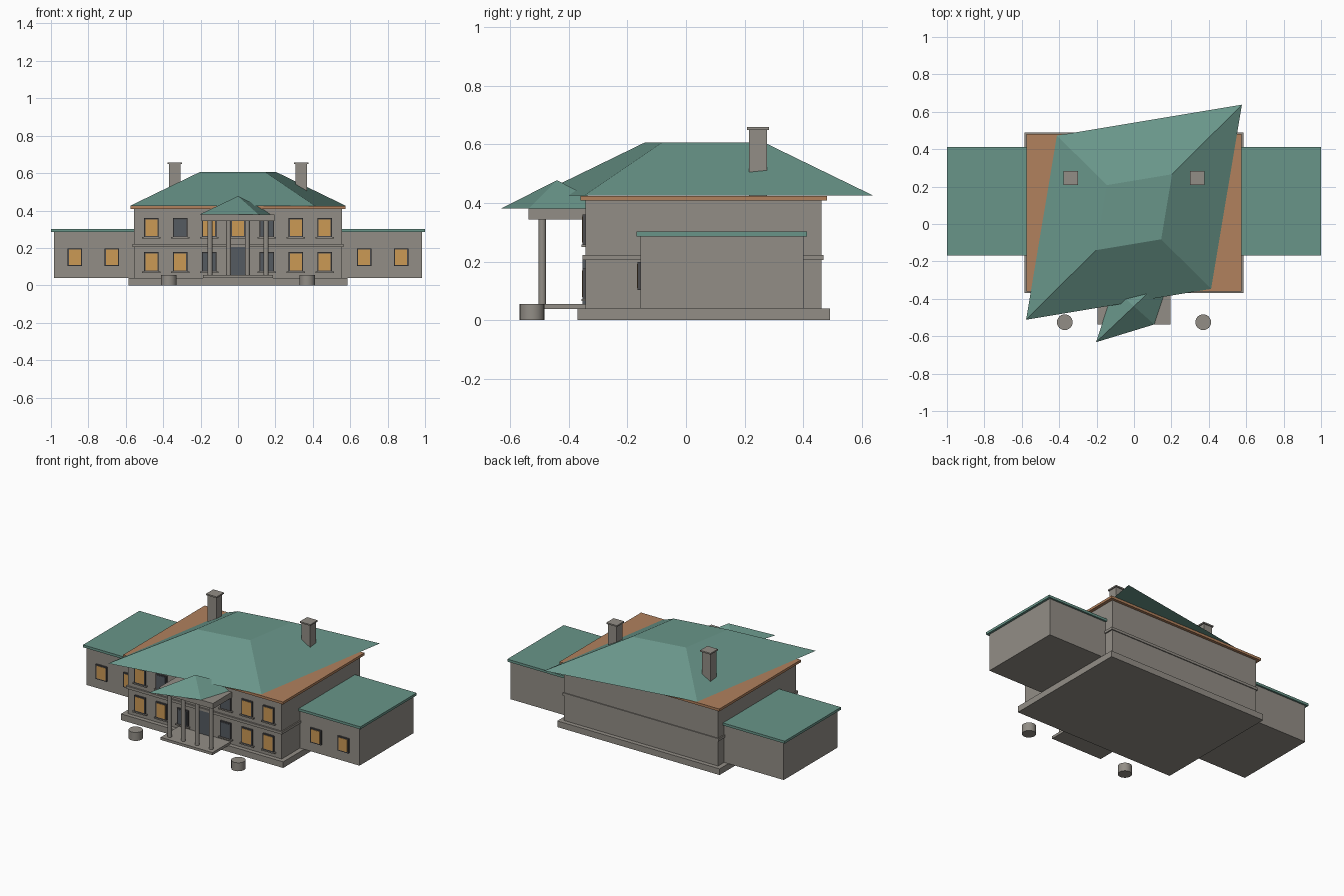
import bpy
import bmesh

cube = bpy.data.objects.get("Cube")
if cube:
    bpy.data.objects.remove(cube, do_unlink=True)


def material(name, rgb):
    mat = bpy.data.materials.new(name)
    mat.use_nodes = True
    color = (*rgb, 1.0)
    mat.diffuse_color = color
    for node in mat.node_tree.nodes:
        if node.type == 'BSDF_PRINCIPLED':
            node.inputs["Base Color"].default_value = color
    return mat


STONE = material("grey stone", (0.29, 0.27, 0.24))
ROOF = material("green copper", (0.14, 0.30, 0.25))
TRIM = material("terracotta trim", (0.44, 0.22, 0.11))
LIT = material("warm lit glass", (0.60, 0.32, 0.09))
DARK = material("dark glass", (0.09, 0.105, 0.12))
FRAME = material("window frame grey", (0.07, 0.07, 0.075))


def finish(name, bm, mat):
    bmesh.ops.recalc_face_normals(bm, faces=bm.faces)
    mesh = bpy.data.meshes.new(name)
    bm.to_mesh(mesh)
    bm.free()
    mesh.materials.append(mat)
    obj = bpy.data.objects.new(name, mesh)
    bpy.context.scene.collection.objects.link(obj)
    return obj


def box(name, x, y, z, mat):
    """Box from (min, max) pairs along each axis."""
    bm = bmesh.new()
    bmesh.ops.create_cube(bm, size=1)
    for v in bm.verts:
        v.co = [r[0] if c < 0 else r[1] for c, r in zip(v.co, (x, y, z))]
    return finish(name, bm, mat)


def cylinder(name, x, y, z, radius, segments):
    bm = bmesh.new()
    bmesh.ops.create_cone(bm, cap_ends=True, segments=segments,
                          radius1=radius, radius2=radius, depth=z[1] - z[0])
    bmesh.ops.translate(bm, verts=bm.verts, vec=(x, y, sum(z) / 2))
    obj = finish(name, bm, STONE)
    bpy.ops.object.select_all(action='DESELECT')
    obj.select_set(True)
    bpy.context.view_layer.objects.active = obj
    bpy.ops.object.shade_smooth_by_angle()


def skewed_roof(name, cy, long, short, z, top_scale):
    """Four-sided hip roof on a diamond-skewed base; zero scale makes a peak."""
    base = [(-long[0], -long[1]), (short[0], -short[1]),
            (long[0], long[1]), (-short[0], short[1])]
    bm = bmesh.new()
    low = [bm.verts.new((x, cy + y, z[0])) for x, y in base]
    bm.faces.new(low)
    if top_scale:
        high = [bm.verts.new((x * top_scale, cy + y * top_scale, z[1])) for x, y in base]
        bm.faces.new(high)
    else:
        high = [bm.verts.new((0, cy, z[1]))] * 4
    for i in range(4):
        j = (i + 1) % 4
        ring = [low[i], low[j], high[j]]
        if top_scale:
            ring.append(high[i])
        bm.faces.new(ring)
    finish(name, bm, ROOF)


def window(name, x, wall_y, z, glass, sill=True):
    half = 0.039
    box(name + "_frame", (x - half, x + half), (wall_y - 0.010, wall_y + 0.005), z, FRAME)
    inset = 0.007
    box(name + "_pane", (x - half + inset, x + half - inset),
        (wall_y - 0.012, wall_y), (z[0] + inset, z[1] - inset), glass)
    if sill:
        box(name + "_sill", (x - 0.049, x + 0.049), (wall_y - 0.014, wall_y + 0.005),
            (z[0] - 0.008, z[0]), STONE)


# Main block
FRONT = -0.342
box("plinth", (-0.585, 0.585), (-0.37, 0.49), (0, 0.04), STONE)
box("main_walls", (-0.555, 0.555), (FRONT, 0.462), (0.04, 0.41), STONE)
box("belt_course", (-0.563, 0.563), (-0.352, 0.468), (0.205, 0.222), STONE)
box("cornice", (-0.576, 0.576), (-0.36, 0.48), (0.408, 0.424), TRIM)
skewed_roof("main_roof", 0.063, (0.577, 0.575), (0.412, 0.41), (0.425, 0.606), 0.353)

# Wings and chimneys on both sides
for side, s in (("left", 1), ("right", -1)):
    def span(a, b):
        return tuple(sorted((a * s, b * s)))
    box(side + "_wing", span(0.54, 0.985), (-0.155, 0.40), (0.04, 0.287), STONE)
    box(side + "_wing_roof", span(0.54, 1.0), (-0.168, 0.412), (0.286, 0.302), ROOF)
    box(side + "_chimney", span(0.307, 0.369), (0.215, 0.276), (0.42, 0.65), STONE)
    box(side + "_chimney_cap", span(0.30, 0.376), (0.208, 0.283), (0.649, 0.658), STONE)
    cylinder(side + "_planter", 0.37 * s, -0.525, (0, 0.055), 0.042, 24)
    for i, x in enumerate((0.674, 0.872)):
        window(f"{side}_wing_window_{i}", x * s, -0.155, (0.103, 0.198), LIT, sill=False)

# Two rows of front windows, with the door in the middle below
columns = [i * 0.1545 for i in range(-3, 4)]
upper = [LIT, DARK, LIT, LIT, DARK, LIT, LIT]
lower = [LIT, LIT, DARK, None, DARK, LIT, LIT]
for row, z, glasses in (("upper", (0.258, 0.36), upper), ("lower", (0.073, 0.177), lower)):
    for i, (x, glass) in enumerate(zip(columns, glasses)):
        if glass:
            window(f"{row}_window_{i}", x, FRONT, z, glass)
box("front_door", (-0.038, 0.038), (FRONT - 0.010, FRONT + 0.005), (0.055, 0.222), DARK)

# Portico
box("portico_floor", (-0.187, 0.187), (-0.53, FRONT), (0.038, 0.055), STONE)
box("portico_beam", (-0.195, 0.195), (-0.537, FRONT), (0.344, 0.38), STONE)
for i, x in enumerate((-0.15, -0.05, 0.05, 0.15)):
    cylinder(f"portico_column_{i}", x, -0.49, (0.055, 0.345), 0.0135, 16)
skewed_roof("portico_roof", -0.44, (0.203, 0.192), (0.108, 0.097), (0.38, 0.477), 0)
